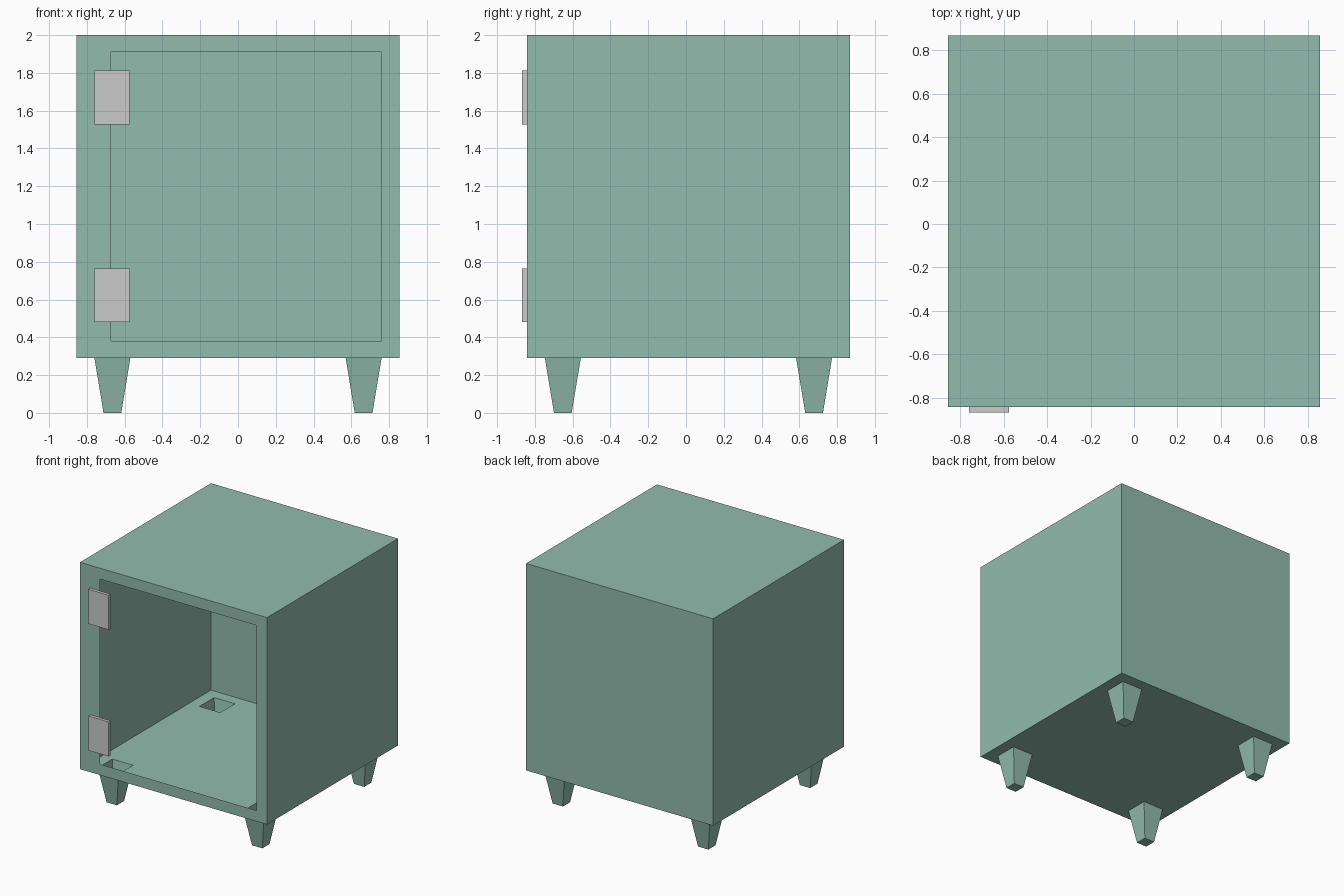
import bpy, bmesh
from mathutils import Vector

if "Cube" in bpy.data.objects:
    bpy.data.objects.remove(bpy.data.objects["Cube"])

green = bpy.data.materials.new("green_paint")
green.diffuse_color = (0.29, 0.50, 0.42, 1)
green.use_nodes = True
green.node_tree.nodes["Principled BSDF"].inputs["Base Color"].default_value = green.diffuse_color

HALF, FLOOR, TOP = 0.855, 0.29, 2.0     # cabinet half width, underside and top
YC = 0.013                              # cabinet depth centre
LEG_POS, LEG_TOP, LEG_FOOT = 0.665, 0.095, 0.047
DOOR_X, DOOR_Z = (-0.672, 0.76), (0.38, 1.91)


def box_mesh(lo, hi):
    lo, hi = Vector(lo), Vector(hi)
    bm = bmesh.new()
    bmesh.ops.create_cube(bm, size=1)
    for v in bm.verts:
        v.co = (lo + hi) / 2 + v.co * (hi - lo)
    return bm


def finish(bm, name, mat=None):
    me = bpy.data.meshes.new(name)
    bm.to_mesh(me)
    bm.free()
    ob = bpy.data.objects.new(name, me)
    bpy.context.collection.objects.link(ob)
    if mat:
        me.materials.append(mat)


def cut(bm, axis, value):
    co, no = Vector((0, 0, 0)), Vector((0, 0, 0))
    co[axis], no[axis] = value, 1
    bmesh.ops.bisect_plane(bm, geom=bm.verts[:] + bm.edges[:] + bm.faces[:],
                           plane_co=co, plane_no=no, dist=1e-5)


# Thin-walled cabinet with a door opening and openings into the hollow legs
bm = box_mesh((-HALF, YC - HALF, FLOOR), (HALF, YC + HALF, TOP))
for s in (-1, 1):
    for d in (-LEG_TOP, LEG_TOP):
        cut(bm, 0, s * LEG_POS + d)
        cut(bm, 1, YC + s * LEG_POS + d)
cut(bm, 0, DOOR_X[0])
for z in DOOR_Z:
    cut(bm, 2, z)


def is_opening(f):
    c = f.calc_center_median()
    if f.normal.y < -0.9:
        return DOOR_X[0] < c.x < DOOR_X[1] and DOOR_Z[0] < c.z < DOOR_Z[1]
    return (f.normal.z < -0.9 and abs(abs(c.x) - LEG_POS) < LEG_TOP
            and abs(abs(c.y - YC) - LEG_POS) < LEG_TOP)


bm.normal_update()
bmesh.ops.delete(bm, geom=[f for f in bm.faces if is_opening(f)], context='FACES')
finish(bm, "cabinet", green)

# Tapered hollow legs, open at the top
for yname, sy in (("front", -1), ("back", 1)):
    for xname, sx in (("left", -1), ("right", 1)):
        x, y = sx * LEG_POS, YC + sy * LEG_POS
        bm = box_mesh((x - LEG_TOP, y - LEG_TOP, 0), (x + LEG_TOP, y + LEG_TOP, FLOOR))
        for v in bm.verts:
            if v.co.z < 0.01:
                k = LEG_FOOT / LEG_TOP
                v.co.x = x + (v.co.x - x) * k
                v.co.y = y + (v.co.y - y) * k
        lid = [f for f in bm.faces if f.calc_center_median().z > FLOOR - 0.01]
        bmesh.ops.delete(bm, geom=lid, context='FACES_ONLY')
        finish(bm, f"{yname}_{xname}_leg", green)

# Hinge plates straddling the left edge of the opening
for name, z0 in (("lower_hinge", 0.48), ("upper_hinge", 1.527)):
    finish(box_mesh((-0.76, -0.868, z0), (-0.575, YC - HALF, z0 + 0.285)), name)
